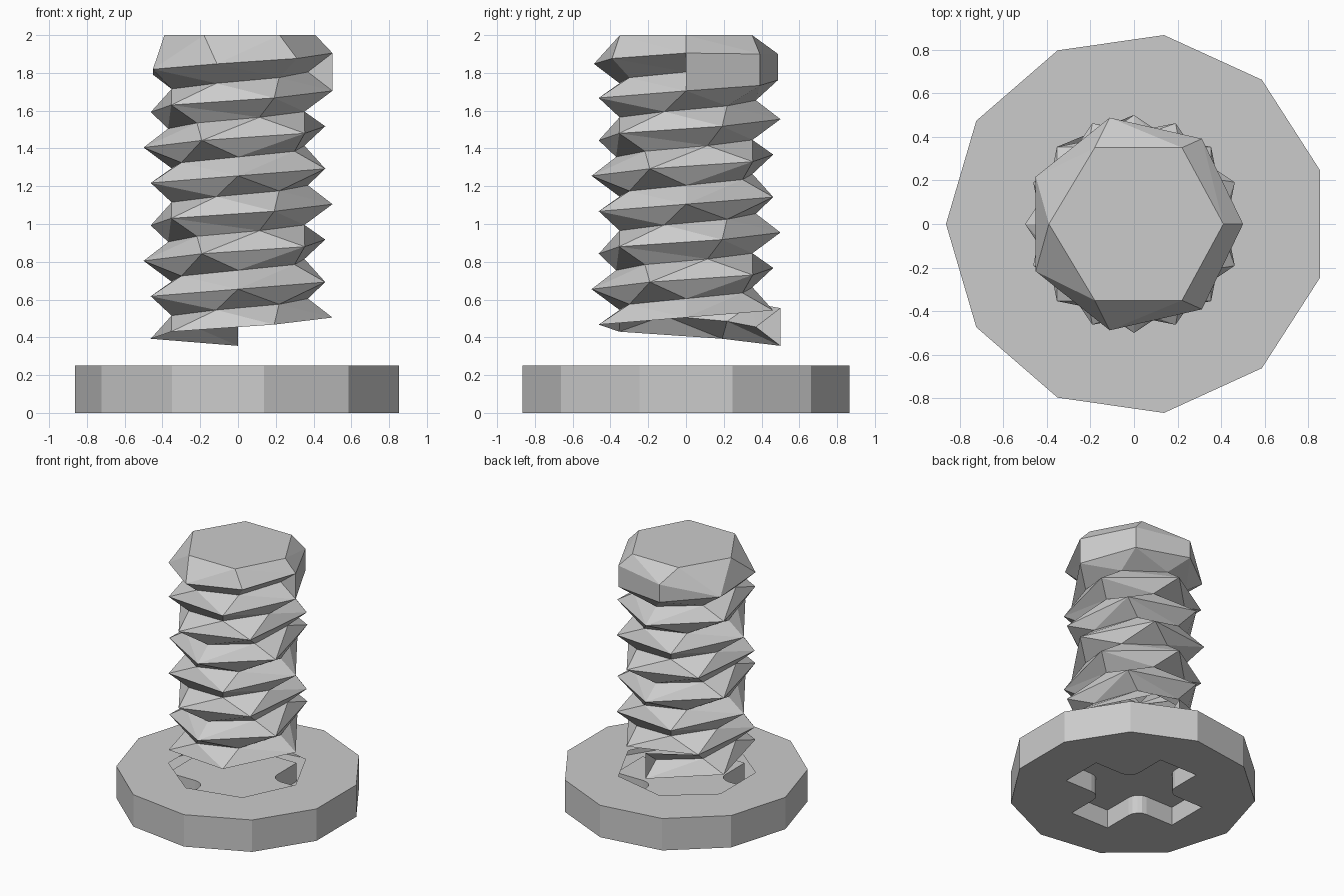
import bpy, bmesh
from math import cos, sin, radians, pi

if "Cube" in bpy.data.objects:
    bpy.data.objects.remove(bpy.data.objects["Cube"], do_unlink=True)

steel = bpy.data.materials.new("plain_grey")
steel.use_nodes = True
GREY = (0.6, 0.6, 0.6, 1)
steel.diffuse_color = GREY
steel.node_tree.nodes["Principled BSDF"].inputs["Base Color"].default_value = GREY


def finish(bm, name):
    mesh = bpy.data.meshes.new(name)
    bm.to_mesh(mesh)
    bm.free()
    mesh.materials.append(steel)
    obj = bpy.data.objects.new(name, mesh)
    bpy.context.collection.objects.link(obj)
    return obj


def polar(bm, r, deg, z):
    return bm.verts.new((r * cos(radians(deg)), r * sin(radians(deg)), z))


def zip_strip(bm, low, high):
    """Triangles between two lists of (angle, vertex), low edge below high edge."""
    i = j = 0
    while i < len(low) - 1 or j < len(high) - 1:
        step_low = j == len(high) - 1 or (
            i < len(low) - 1 and low[i + 1][0] <= high[j + 1][0] + 1e-4)
        a, b = low[i][1], high[j][1]
        if step_low:
            i += 1
            c = low[i][1]
        else:
            j += 1
            c = high[j][1]
        if len({a, b, c}) == 3:
            bm.faces.new((a, c, b))


# --- threaded shaft: crest and root helices zipped together, open at the bottom
PITCH, START, END = 0.2, 90, 2520
CREST, ROOT = 0.5, 0.37


def height(deg):
    return 0.355 + PITCH * (deg - START) / 360


bm = bmesh.new()
crest_angles = [START + (END - START) * k / 36 for k in range(37)]
crest_angles += [END + 360 * k / 7 for k in range(1, 8)]
crest = [(a, polar(bm, CREST, a, height(a))) for a in crest_angles]
root_angles = [START + (END - START) * k / 45 for k in range(46)]
root = [(a, polar(bm, ROOT, a, height(a) + PITCH / 2)) for a in root_angles]

zip_strip(bm, [c for c in crest if c[0] <= END + 0.01], root)
first_turn = polar(bm, CREST, START + 360, height(START + 360))
upper = [(START, first_turn)]
upper += [(a - 360, v) for a, v in crest if a > START + 360.01]
zip_strip(bm, root, upper)

# radial closing triangles at both ends of the thread
bm.faces.new((crest[0][1], root[0][1], first_turn))
bm.faces.new((crest[36][1], crest[-1][1], root[-1][1]))

# --- end cap: short wall, bevelled rim and flat six-sided top
last = [(a - END, v) for a, v in crest[36:]]
rim = [(0, crest[-1][1])]
rim += [(a, polar(bm, CREST, a, 1.9)) for a in (360 / 7, 720 / 7)]
rim += last[3:]
zip_strip(bm, last[:4], rim[:4])
flat = [(0.41, 0), (0.22, 0.35), (-0.18, 0.35), (-0.39, 0), (-0.18, -0.35), (0.22, -0.35)]
flat_verts = [bm.verts.new((x, y, 2)) for x, y in flat]
bm.faces.new(flat_verts)
top = list(zip((0, 58, 117, 180, 243, 302, 360), flat_verts + flat_verts[:1]))
zip_strip(bm, rim, top)
finish(bm, "threaded_shaft")

# --- screw head: shell with an opening above and a cross recess below
bm = bmesh.new()


def loop(points, z):
    verts = [bm.verts.new((x, y, z)) for x, y in points]
    edges = [bm.edges.new((v, verts[i - 1])) for i, v in enumerate(verts)]
    return verts, edges


def wall(low, high):
    for i in range(len(low)):
        bm.faces.new((low[i - 1], low[i], high[i], high[i - 1]))


def fill(edges, up):
    made = bmesh.ops.triangle_fill(bm, edges=edges, use_beauty=True, normal=(0, 0, up))
    for f in made["geom"]:
        if isinstance(f, bmesh.types.BMFace):
            f.normal_update()
            if f.normal.z * up < 0:
                f.normal_flip()


def ngon(n, r, start=0.0, cx=0.0):
    return [(cx + r * cos(start + 2 * pi * k / n), r * sin(start + 2 * pi * k / n))
            for k in range(n)]


# cross outline: four arms with rounded inner corners
ARM, HALF, FILLET = 0.49, 0.165, 0.09
quarter = [(ARM, -HALF), (ARM, HALF)]
for k in range(5):
    t = -pi / 2 - k * pi / 8
    quarter.append((HALF + FILLET + FILLET * cos(t), HALF + FILLET + FILLET * sin(t)))
cross = []
for q in range(4):
    c, s = cos(q * pi / 2), sin(q * pi / 2)
    cross += [(x * c - y * s, x * s + y * c) for x, y in quarter]

outline = ngon(11, 0.875, pi, 0.013)
low, low_e = loop(outline, 0)
high, high_e = loop(outline, 0.25)
hole, hole_e = loop(ngon(7, 0.5), 0.25)
mouth, mouth_e = loop(cross, 0)
floor, floor_e = loop(cross, 0.145)
wall(low, high)
wall(floor, mouth)
fill(high_e + hole_e, 1)
fill(low_e + mouth_e, -1)
fill(floor_e, -1)
finish(bm, "screw_head")
